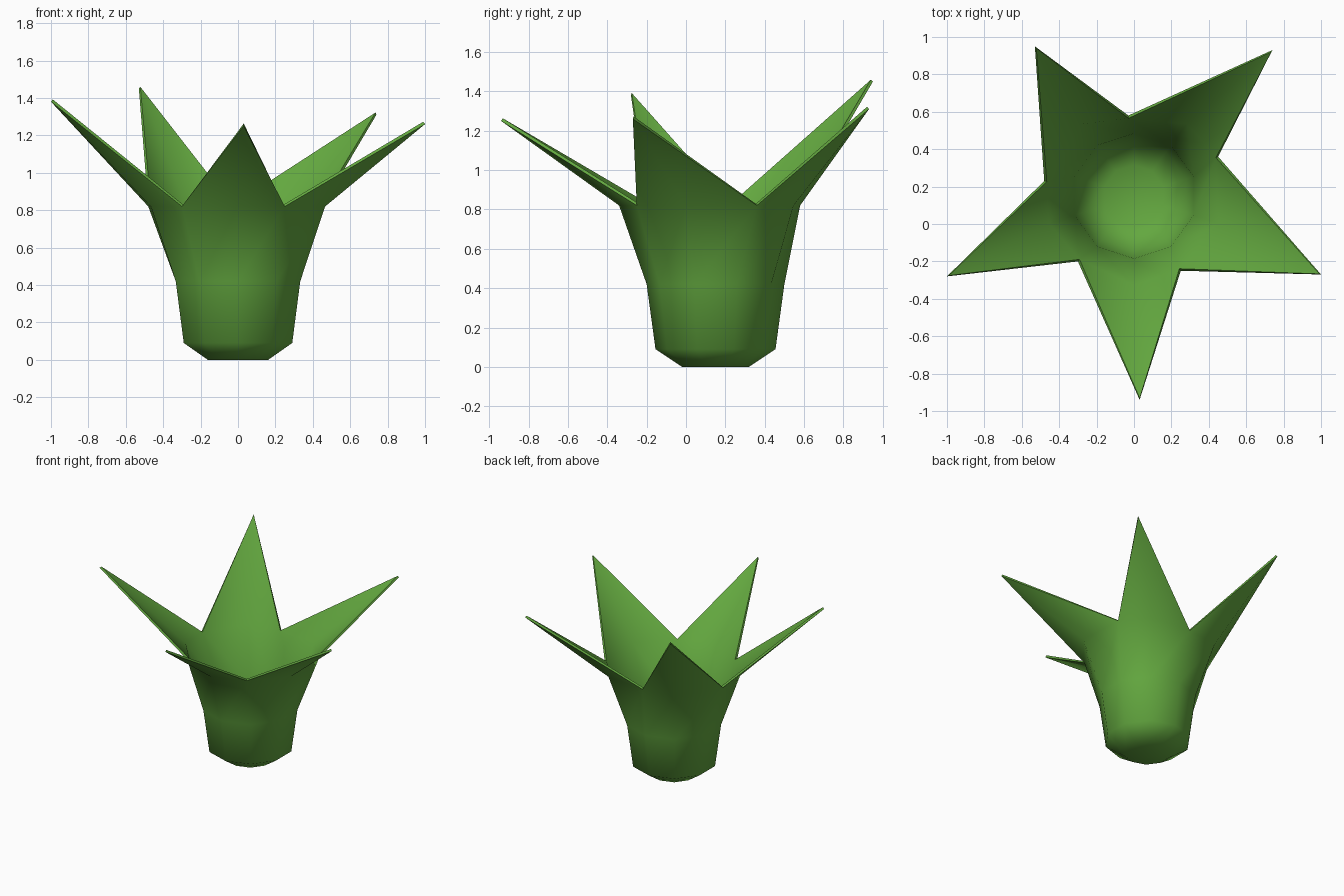
import bpy, bmesh
from math import cos, sin, radians
from mathutils import Vector

cube = bpy.data.objects.get("Cube")
if cube:
    bpy.data.objects.remove(cube)

SIDES = 10
CENTRE_Y = 0.15

# Leaf green
green = bpy.data.materials.new("leaf_green")
green.use_nodes = True
colour = (0.125, 0.39, 0.05, 1)
green.diffuse_color = colour
bsdf = green.node_tree.nodes["Principled BSDF"]
bsdf.inputs["Base Color"].default_value = colour
bsdf.inputs["Roughness"].default_value = 0.8

# Leaf tips and the notches between them, counter-clockwise from the front
tips = [(0.03, -0.94, 1.25), (1, -0.27, 1.26), (0.74, 0.93, 1.31),
        (-0.53, 0.95, 1.45), (-1, -0.28, 1.38)]
notches = [(0.25, -0.25), (0.45, 0.36), (-0.03, 0.58), (-0.48, 0.23), (-0.30, -0.20)]
RIM_Z = 0.82


def ring_point(i, radius, z):
    a = radians(-90 + i * 360 / SIDES)
    return Vector((radius * cos(a), CENTRE_Y + radius * sin(a), z))


bm = bmesh.new()

# Cup wall: regular rings, then a rim alternating leaf base and notch
rings = [[bm.verts.new(ring_point(i, r, z)) for i in range(SIDES)]
         for r, z in [(0.17, 0), (0.305, 0.09), (0.35, 0.42)]]
rim = []
for i in range(SIDES):
    if i % 2:
        rim.append(bm.verts.new((*notches[i // 2], RIM_Z)))
    else:
        rim.append(bm.verts.new(ring_point(i, 0.49, RIM_Z)))
rings.append(rim)
for low, high in zip(rings, rings[1:]):
    for i in range(SIDES):
        j = (i + 1) % SIDES
        bm.faces.new((low[i], low[j], high[j], high[i]))

# Floor with a slightly raised middle
middle = bm.verts.new((0, CENTRE_Y, 0.02))
for i in range(SIDES):
    bm.faces.new((rings[0][(i + 1) % SIDES], rings[0][i], middle))

# Five pointed leaves, each creased along its middle
for k, tip in enumerate(tips):
    point = bm.verts.new(tip)
    base = rim[2 * k]
    bm.faces.new((rim[2 * k - 1], base, point))
    bm.faces.new((base, rim[2 * k + 1], point))

mesh = bpy.data.meshes.new("leaf_cup")
bm.to_mesh(mesh)
bm.free()
mesh.materials.append(green)
cup = bpy.data.objects.new("leaf_cup", mesh)
bpy.context.collection.objects.link(cup)

# Thin wall
wall = cup.modifiers.new("wall", "SOLIDIFY")
wall.thickness = 0.016
wall.offset = -1
bpy.ops.object.select_all(action="DESELECT")
cup.select_set(True)
bpy.context.view_layer.objects.active = cup
bpy.ops.object.modifier_apply(modifier="wall")
bpy.ops.object.shade_smooth_by_angle(angle=radians(62))
